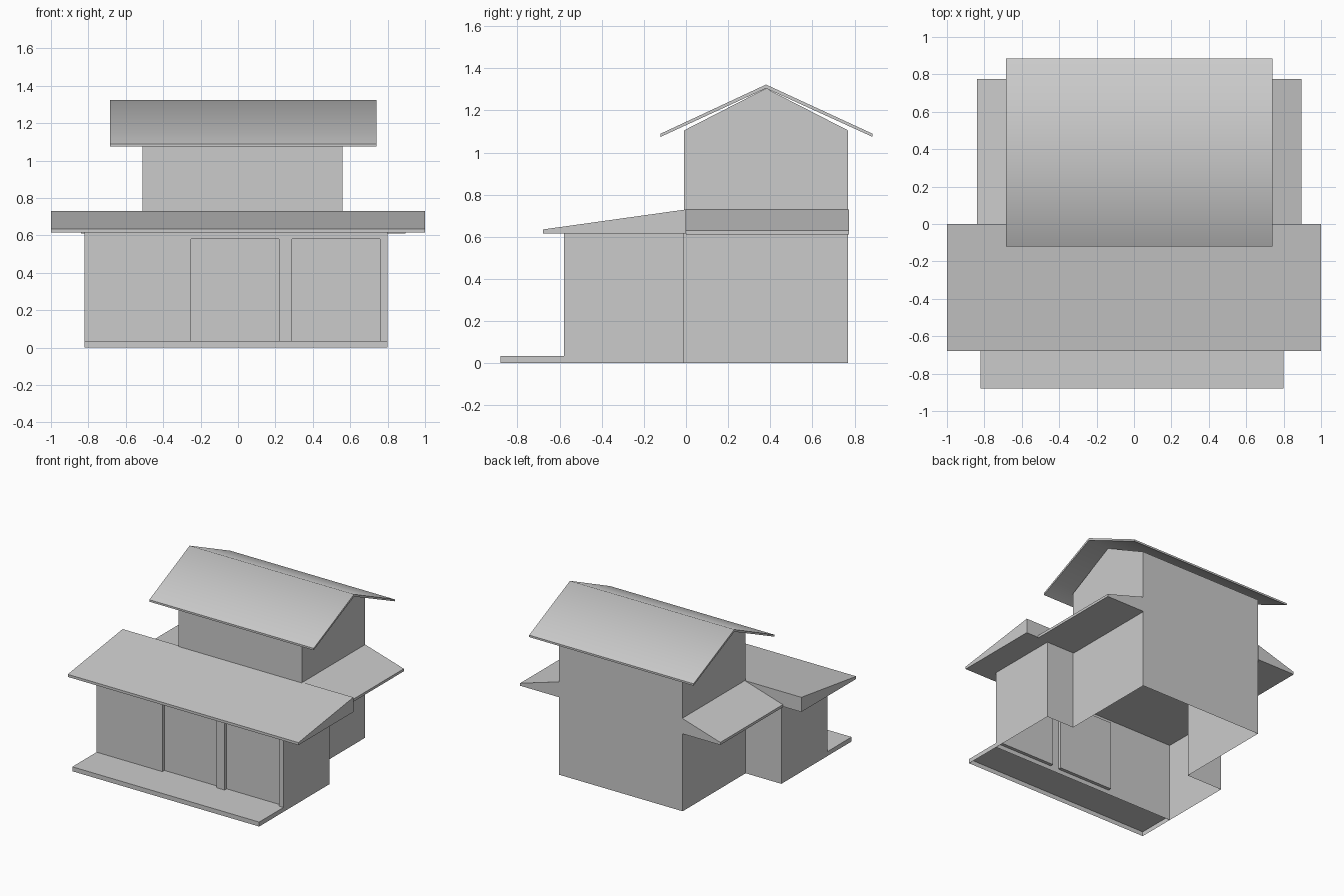
import bpy, bmesh, math

if "Cube" in bpy.data.objects:
    bpy.data.objects.remove(bpy.data.objects["Cube"])


def finish(name, bm):
    bmesh.ops.recalc_face_normals(bm, faces=bm.faces)
    mesh = bpy.data.meshes.new(name)
    bm.to_mesh(mesh)
    bm.free()
    ob = bpy.data.objects.new(name, mesh)
    bpy.context.collection.objects.link(ob)
    return ob


def prism(name, profile, axis, lo, hi, open_bottom=False):
    """Extrude a 2D profile along x (profile is y,z) or y (profile is x,z)."""
    def place(p, t):
        return (t, p[0], p[1]) if axis == 'x' else (p[0], t, p[1])
    bm = bmesh.new()
    a = [bm.verts.new(place(p, lo)) for p in profile]
    b = [bm.verts.new(place(p, hi)) for p in profile]
    n = len(profile)
    bm.faces.new(a)
    bm.faces.new(b[::-1])
    for i in range(n):
        j = (i + 1) % n
        if open_bottom and profile[i][1] == 0 and profile[j][1] == 0:
            continue
        bm.faces.new((a[i], b[i], b[j], a[j]))
    return finish(name, bm)


# Main levels
FRONT, MID, BACK = -0.58, -0.01, 0.77
EAVE = 0.615
TOWER_L, TOWER_R = -0.51, 0.56

# Ground floor: T-shaped shell, open underneath, with two recessed doors
outline = [(-0.82, FRONT), (-0.25, FRONT), (0.22, FRONT), (0.29, FRONT),
           (0.76, FRONT), (0.80, FRONT), (0.80, MID), (TOWER_R, MID),
           (TOWER_R, BACK), (TOWER_L, BACK), (TOWER_L, MID), (-0.82, MID)]
bm = bmesh.new()
rings = [[bm.verts.new((x, y, z)) for x, y in outline]
         for z in (0, 0.035, 0.58, EAVE)]
doors = []
for level, (low, top) in enumerate(zip(rings, rings[1:])):
    for i in range(len(outline)):
        j = (i + 1) % len(outline)
        f = bm.faces.new((low[i], low[j], top[j], top[i]))
        if level == 1 and i in (1, 3):
            doors.append(f)
bm.normal_update()
bmesh.ops.inset_individual(bm, faces=doors, thickness=0, depth=0)
for f in doors:
    for v in f.verts:
        v.co.y = FRONT + 0.025
finish("ground_floor_walls", bm)

# Front step, open underneath
prism("front_step", [(-0.88, 0), (FRONT, 0), (FRONT, 0.035), (-0.88, 0.035)],
      'x', -0.82, 0.80, open_bottom=True)

# Upper floor with gable ends
prism("upper_floor", [(MID, EAVE), (BACK, EAVE), (BACK, 1.105),
                      (0.38, 1.305), (MID, 1.105)], 'x', TOWER_L, TOWER_R)

# Front lean-to roof
prism("front_roof", [(-0.68, EAVE), (0, EAVE), (0, 0.73), (-0.68, 0.635)],
      'x', -1.0, 1.0)

# Side lean-to roofs
for name, wall, edge in (("left_side_roof", TOWER_L, -0.84),
                         ("right_side_roof", TOWER_R, 0.895)):
    prism(name, [(wall, 0.61), (edge, 0.61), (edge, 0.63), (wall, 0.73)],
          'y', 0, 0.775)

# Main gable roof, shaded smoothly over the ridge
roof = prism("main_roof", [(-0.12, 1.075), (0.38, 1.305), (0.885, 1.075),
                           (0.885, 1.09), (0.38, 1.323), (-0.12, 1.09)],
             'x', -0.685, 0.74)
bpy.ops.object.select_all(action='DESELECT')
bpy.context.view_layer.objects.active = roof
roof.select_set(True)
bpy.ops.object.shade_smooth_by_angle(angle=math.radians(60))
